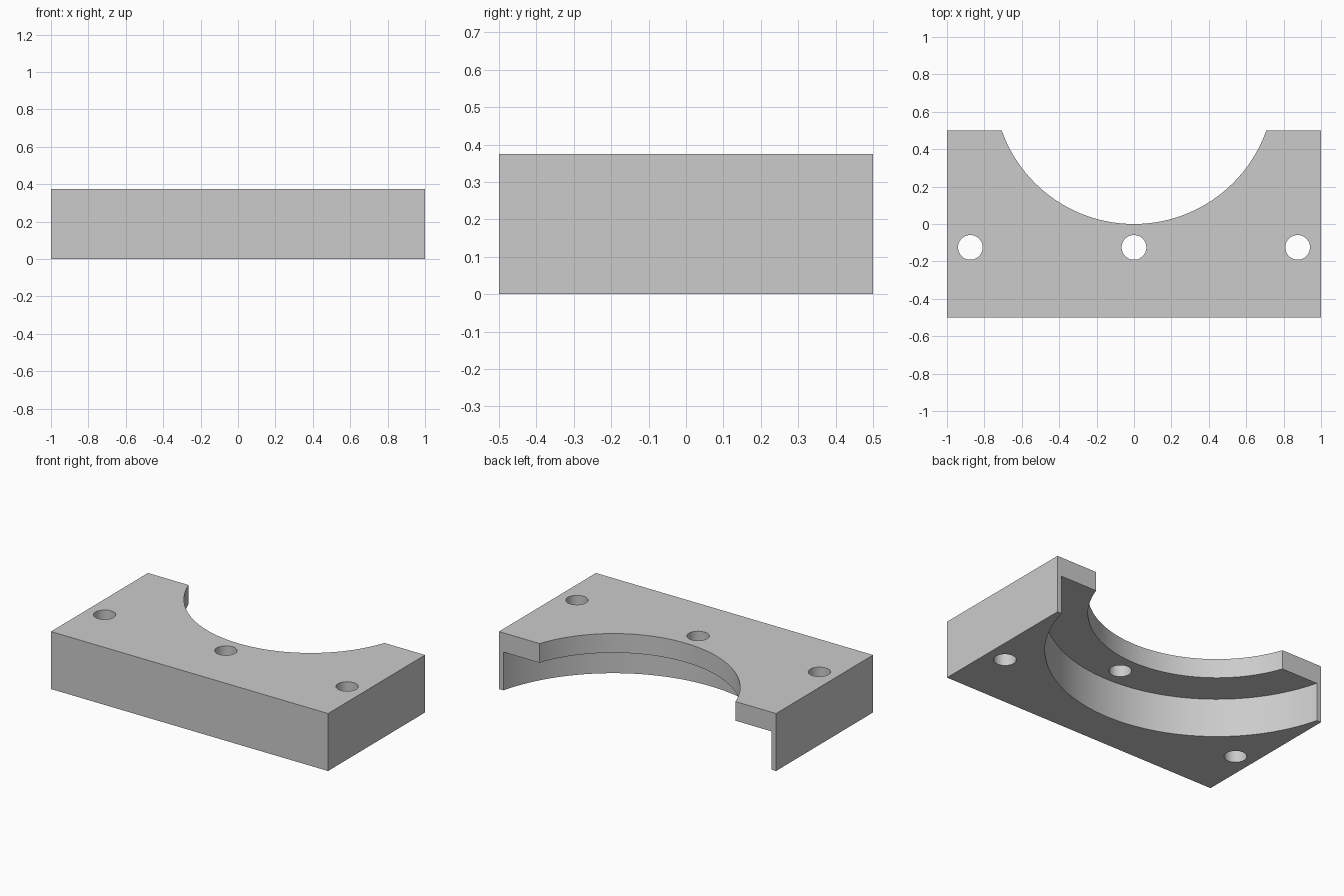
import bpy
import math

cube = bpy.data.objects.get("Cube")
if cube:
    bpy.data.objects.remove(cube, do_unlink=True)

HEIGHT = 0.375
LEDGE_Z = 0.25          # underside of the overhanging lip
ARC_Y = 0.75            # shared centre of both curved cuts

grey = bpy.data.materials.new("plain grey")
grey.use_nodes = True
colour = (0.6, 0.6, 0.6, 1)
grey.diffuse_color = colour
grey.node_tree.nodes["Principled BSDF"].inputs["Base Color"].default_value = colour

# Block body
bpy.ops.mesh.primitive_cube_add(size=1, location=(0, 0, HEIGHT / 2))
block = bpy.context.object
block.name = "mounting_block"
block.scale = (2, 1, HEIGHT)
bpy.ops.object.transform_apply(location=True, scale=True)
block.data.materials.append(grey)


def cut(name, x, y, radius, z_low, z_high, sides):
    """Subtract an upright cylinder from the block."""
    bpy.ops.mesh.primitive_cylinder_add(
        vertices=sides, radius=radius, depth=z_high - z_low,
        location=(x, y, (z_low + z_high) / 2))
    cutter = bpy.context.object
    cutter.name = name
    cutter.data.materials.append(grey)
    bpy.context.view_layer.objects.active = block
    mod = block.modifiers.new(name, "BOOLEAN")
    mod.operation = "DIFFERENCE"
    mod.solver = "EXACT"
    mod.object = cutter
    bpy.ops.object.modifier_apply(modifier=name)
    bpy.data.objects.remove(cutter, do_unlink=True)


# Curved opening through the full height, and wider recess beneath the lip
cut("opening_cutter", 0, ARC_Y, 0.75, -0.1, HEIGHT + 0.1, 128)
cut("recess_cutter", 0, ARC_Y, 1.0, -0.1, LEDGE_Z, 128)

# Three bolt holes
for x in (-0.875, 0, 0.875):
    cut("hole_cutter", x, -0.125, 0.066, -0.1, HEIGHT + 0.1, 48)

# Smooth curved walls, sharp edges
bpy.ops.object.select_all(action="DESELECT")
block.select_set(True)
bpy.context.view_layer.objects.active = block
bpy.ops.object.shade_smooth_by_angle(angle=math.radians(30))
